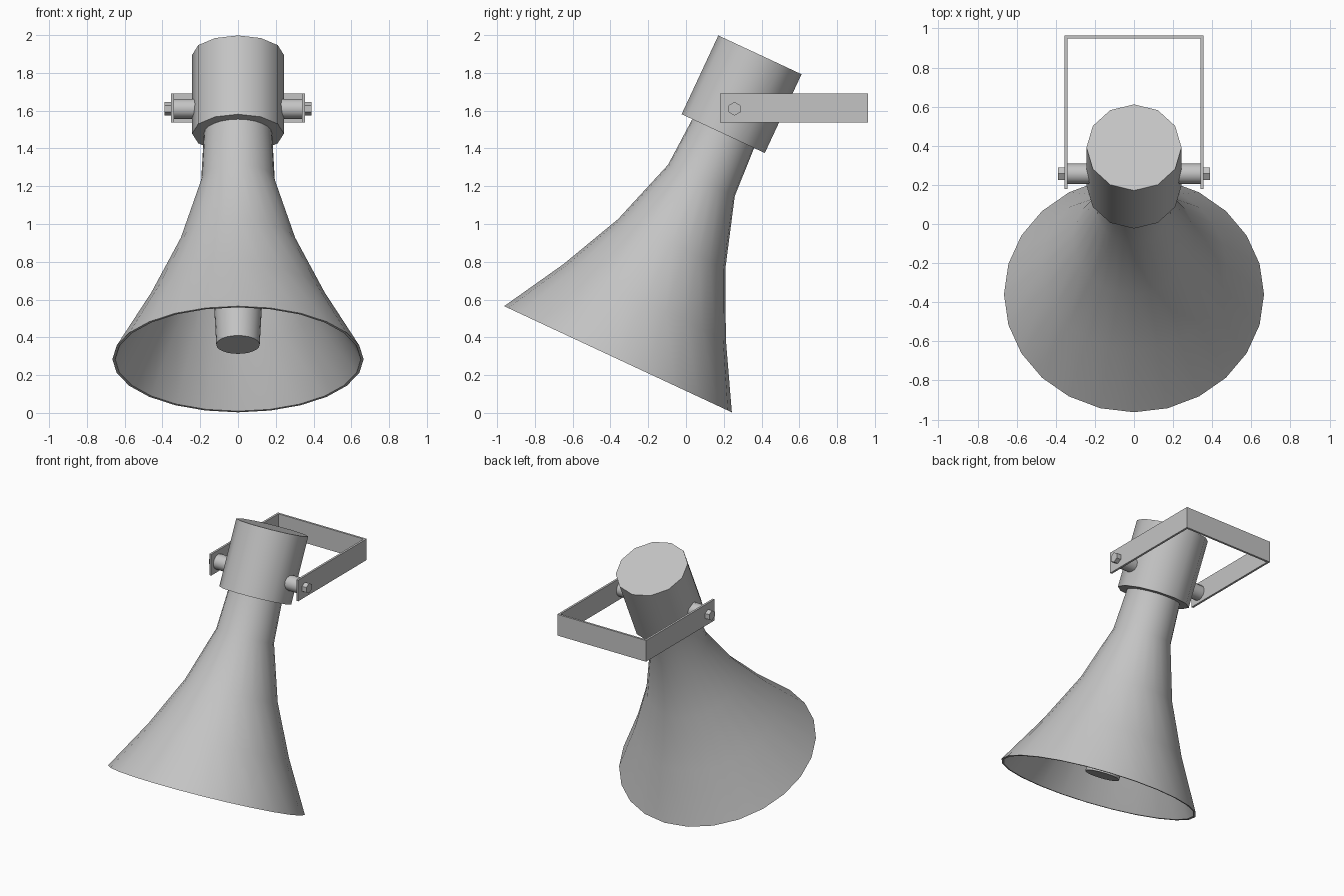
import bpy, bmesh, math
from mathutils import Matrix, Vector

cube = bpy.data.objects.get("Cube")
if cube:
    bpy.data.objects.remove(cube)

GREY = (0.55, 0.55, 0.55, 1)
grey = bpy.data.materials.new("light grey metal")
grey.use_nodes = True
grey.diffuse_color = GREY
grey.node_tree.nodes["Principled BSDF"].inputs["Base Color"].default_value = GREY

# Tilted frame: origin at the mouth centre, local z up the horn axis
TILT = Matrix.Translation((0, -0.36, 0.284)) @ Matrix.Rotation(math.radians(-25), 4, 'X')


def finish(name, bm, matrix=Matrix.Identity(4), angle=40):
    bmesh.ops.recalc_face_normals(bm, faces=bm.faces)
    bm.transform(matrix)
    mesh = bpy.data.meshes.new(name)
    bm.to_mesh(mesh)
    bm.free()
    mesh.materials.append(grey)
    obj = bpy.data.objects.new(name, mesh)
    bpy.context.collection.objects.link(obj)
    bpy.ops.object.select_all(action='DESELECT')
    obj.select_set(True)
    bpy.context.view_layer.objects.active = obj
    bpy.ops.object.shade_smooth_by_angle(angle=math.radians(angle))
    return obj


def lathe(name, profile, sides, matrix):
    """Revolve (radius, height) points about z; both ends are capped."""
    bm = bmesh.new()
    rings = []
    for r, z in profile:
        angles = [math.tau * i / sides for i in range(sides)]
        rings.append([bm.verts.new((r * math.cos(a), r * math.sin(a), z)) for a in angles])
    for low, high in zip(rings, rings[1:]):
        for i in range(sides):
            j = (i + 1) % sides
            bm.faces.new((low[i], low[j], high[j], high[i]))
    bm.faces.new(rings[0])
    bm.faces.new(rings[-1])
    return finish(name, bm, matrix)


# Flared horn with a thin wall
WALL = 0.015
flare = [(0.18, 1.33), (0.195, 1.045), (0.313, 0.673), (0.474, 0.335), (0.665, 0)]
inner = [(r - WALL, z) for r, z in reversed(flare)]
lathe("horn", flare + inner, 24, TILT)

# Driver housing at the rear of the horn
lathe("driver_housing", [(0.243, 1.318), (0.243, 1.778)], 12, TILT)

# Tapered plug hanging inside the mouth
lathe("inner_plug", [(0.115, 0.085), (0.155, 0.85)], 24, TILT)

# Pivot pins and hexagonal bolts on both sides
PIVOT = Vector((0, 0.257, 1.61))
for side, label in ((1, "left"), (-1, "right")):
    along_x = Matrix.Translation(PIVOT) @ Matrix.Rotation(side * math.pi / 2, 4, 'Y')
    lathe(label + "_pivot_pin", [(0.053, 0.2), (0.053, 0.345)], 12, along_x)
    hexagon = along_x @ Matrix.Rotation(0, 4, 'Z')
    lathe(label + "_bolt", [(0.036, 0.34), (0.036, 0.388)], 6, hexagon)

# U-shaped mounting bracket: a flat outline extruded upwards
W, T, FRONT, BACK = 0.355, 0.015, 0.18, 0.963
half = [(W, BACK), (W, FRONT), (W - T, FRONT), (W - T, BACK - T)]
outline = half + [(-x, y) for x, y in reversed(half)]
bm = bmesh.new()
base = bm.faces.new([bm.verts.new((x, y, 1.537)) for x, y in outline])
raised = bmesh.ops.extrude_face_region(bm, geom=[base])["geom"]
bmesh.ops.translate(bm, vec=(0, 0, 0.153),
                    verts=[v for v in raised if isinstance(v, bmesh.types.BMVert)])
finish("mounting_bracket", bm)
